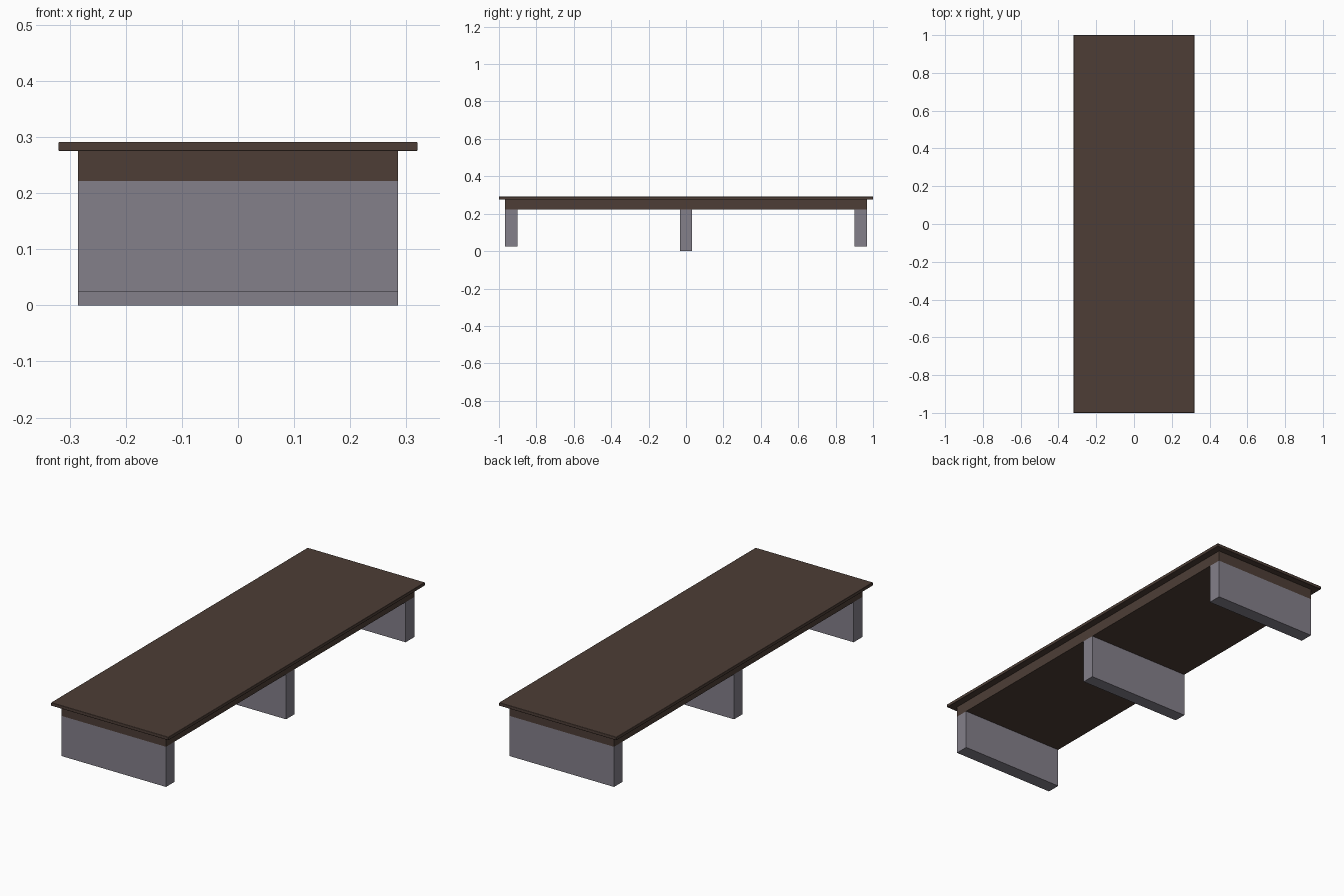
import bpy

if "Cube" in bpy.data.objects:
    bpy.data.objects.remove(bpy.data.objects["Cube"])


def material(name, rgb):
    m = bpy.data.materials.new(name)
    m.diffuse_color = (*rgb, 1.0)
    m.use_nodes = True
    m.node_tree.nodes["Principled BSDF"].inputs["Base Color"].default_value = m.diffuse_color
    return m


wood = material("dark_brown_wood", (0.075, 0.048, 0.037))
grey = material("grey_metal", (0.23, 0.215, 0.255))


def box(name, x, y, z, mat, bevel=0.0):
    """Box from (min, max) ranges on each axis."""
    bpy.ops.mesh.primitive_cube_add(size=1)
    ob = bpy.context.object
    ob.name = name
    ob.location = [(a + b) / 2 for a, b in (x, y, z)]
    ob.scale = [b - a for a, b in (x, y, z)]
    bpy.ops.object.transform_apply(location=True, scale=True)
    ob.data.materials.append(mat)
    if bevel:
        mod = ob.modifiers.new("edge", 'BEVEL')
        mod.width = bevel
        mod.segments = 2
        bpy.ops.object.shade_smooth_by_angle()
    return ob


# Overhanging top and the thick apron beneath it
box("table_top", (-0.32, 0.32), (-1, 1), (0.275, 0.291), wood, 0.002)
box("apron", (-0.285, 0.285), (-0.968, 0.968), (0.222, 0.275), wood)

# Full-width panel legs: two shorter end ones, one taller in the middle
for name, y0, y1, z0 in (("front_leg", -0.968, -0.9, 0.024),
                         ("middle_leg", -0.032, 0.032, 0.0),
                         ("back_leg", 0.9, 0.968, 0.024)):
    box(name, (-0.285, 0.285), (y0, y1), (z0, 0.222), grey)
